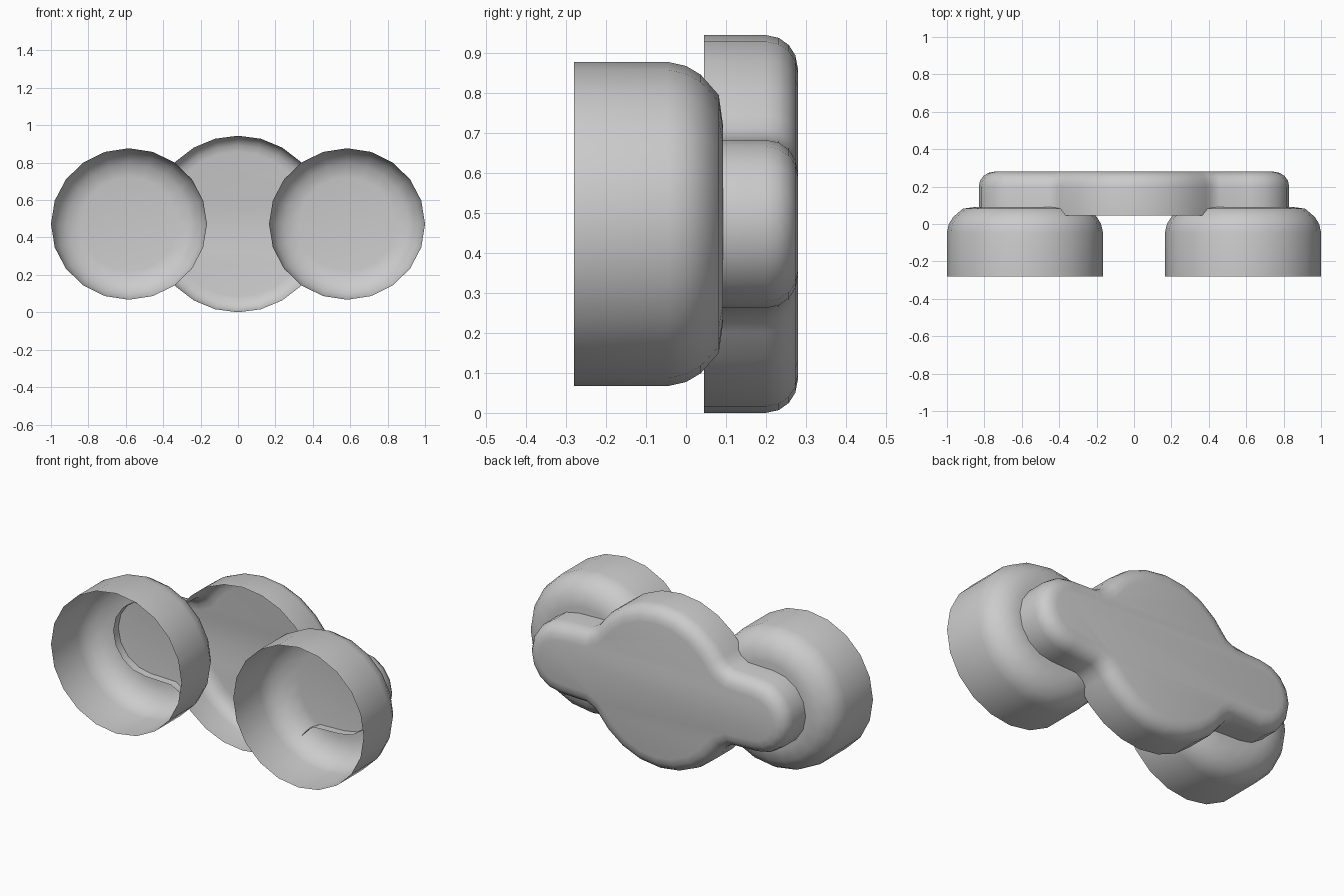
import bpy, bmesh, math
from mathutils import Vector

if "Cube" in bpy.data.objects:
    bpy.data.objects.remove(bpy.data.objects["Cube"])

CZ = 0.472  # height of the centre line


def shell(name, rings, y_cap):
    """Skin a list of closed rings (front to back) and cap the last one."""
    bm = bmesh.new()
    loops = [[bm.verts.new(p) for p in ring] for ring in rings]
    n = len(loops[0])
    for a, b in zip(loops, loops[1:]):
        for i in range(n):
            j = (i + 1) % n
            bm.faces.new((a[i], a[j], b[j], b[i]))
    bm.faces.new(loops[-1])
    bmesh.ops.recalc_face_normals(bm, faces=bm.faces)
    # outward normals: the back cap must face +y
    bm.faces.ensure_lookup_table()
    cap = bm.faces[-1]
    cap.normal_update()
    if cap.normal.y < 0:
        bmesh.ops.reverse_faces(bm, faces=bm.faces)
    mesh = bpy.data.meshes.new(name)
    bm.to_mesh(mesh)
    bm.free()
    ob = bpy.data.objects.new(name, mesh)
    bpy.context.collection.objects.link(ob)
    bpy.ops.object.select_all(action='DESELECT')
    ob.select_set(True)
    bpy.context.view_layer.objects.active = ob
    bpy.ops.object.shade_smooth_by_angle(angle=math.radians(50))
    return ob


# Round cups, open at the front with a rounded back edge: (radius, y)
cup_profile = [(0.405, -0.28), (0.405, -0.045), (0.395, 0.0), (0.373, 0.037),
               (0.322, 0.082), (0.25, 0.092)]
SIDES = 20
for side, label in ((-1, "left"), (1, "right")):
    rings = []
    for r, y in cup_profile:
        rings.append([(side * 0.583 + 1.03 * r * math.sin(2 * math.pi * i / SIDES), y,
                       CZ + r * math.cos(2 * math.pi * i / SIDES)) for i in range(SIDES)])
    shell("cup_" + label, rings, 0.092)

# Back plate outline: one quarter (top centre to arm tip), then mirrored
quarter = [(0.472 * math.sin(math.radians(a)), 0.472 * math.cos(math.radians(a)))
           for a in (0, 15, 30, 45, 55)]
quarter += [(0.415, 0.238), (0.46, 0.215)]
quarter += [(0.62 + 0.21 * math.sin(math.radians(a)), 0.21 * math.cos(math.radians(a)))
            for a in (0, 22.5, 45, 67.5, 90)]
half = quarter + [(x, -z) for x, z in reversed(quarter[:-1])]
outline = [Vector(p) for p in half + [(-x, z) for x, z in reversed(half[1:-1])]]


def inset(points, d):
    """Move a clockwise outline inwards along its vertex normals."""
    out = []
    for i, p in enumerate(points):
        e1 = (p - points[i - 1]).normalized()
        e2 = (points[(i + 1) % len(points)] - p).normalized()
        t = (e1 + e2).normalized()
        out.append(p + Vector((t.y, -t.x)) * d)
    return out


# Back plate shell, open at the front: (inset, y)
plate_profile = [(0.0, 0.045), (0.0, 0.2), (0.007, 0.232), (0.025, 0.257),
                 (0.05, 0.273), (0.085, 0.28)]
shell("back_plate", [[(p.x, y, CZ + p.y) for p in inset(outline, d)]
                     for d, y in plate_profile], 0.28)
